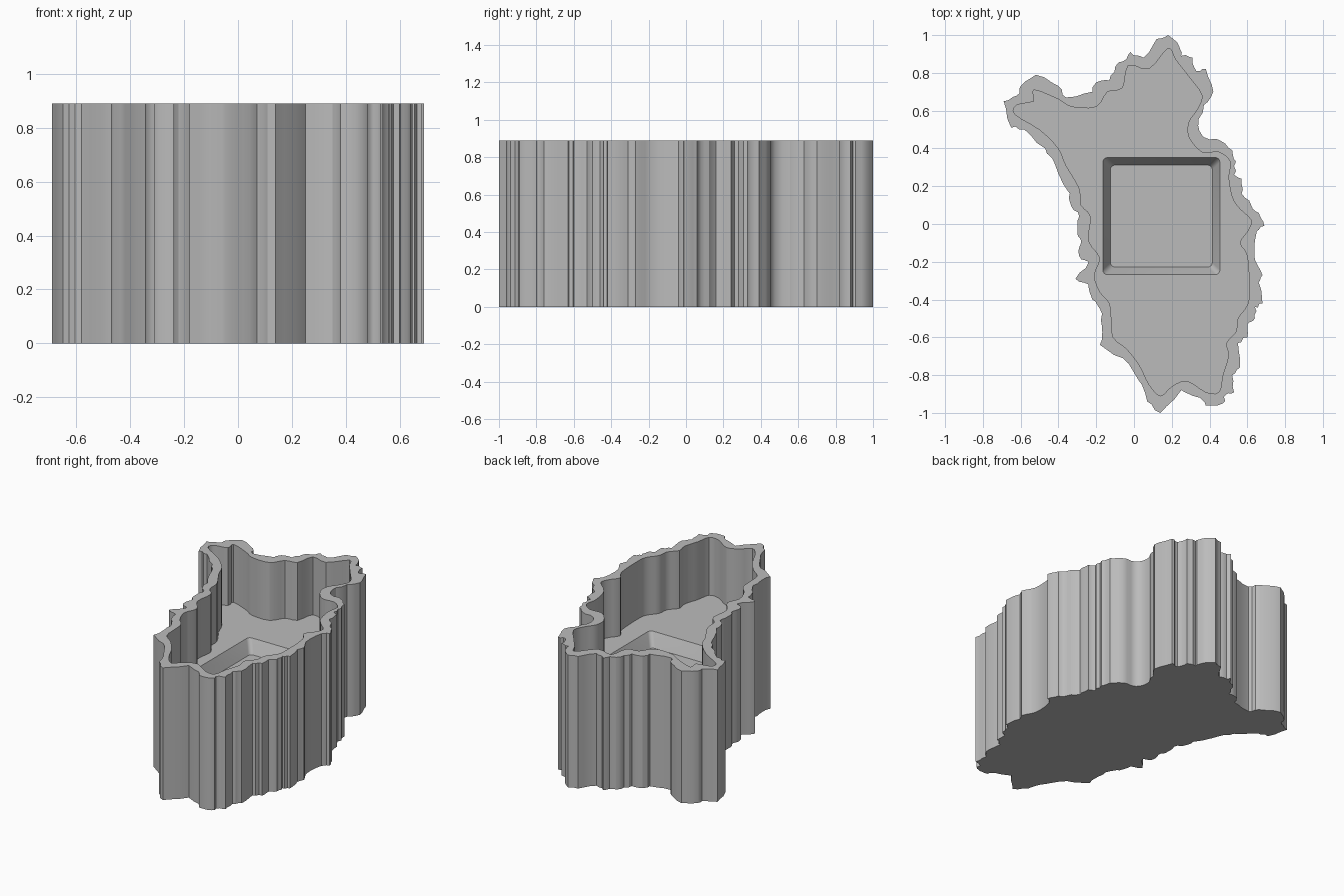
import bpy, bmesh, math, random
from mathutils import Vector

if "Cube" in bpy.data.objects:
    bpy.data.objects.remove(bpy.data.objects["Cube"])

random.seed(4)
HEIGHT, FLOOR, POCKET = 0.89, 0.50, 0.41

# Ragged outer outline, clockwise from the top tip
OUTER = [
    (0.18, 1.0), (0.24, 0.94), (0.25, 0.89), (0.31, 0.88), (0.33, 0.81), (0.38, 0.82),
    (0.42, 0.70), (0.37, 0.63), (0.34, 0.52), (0.37, 0.46), (0.46, 0.44), (0.52, 0.39),
    (0.54, 0.33), (0.53, 0.26), (0.57, 0.24), (0.57, 0.16), (0.62, 0.10), (0.66, 0.06),
    (0.69, -0.01), (0.65, -0.04), (0.64, -0.19), (0.68, -0.27), (0.66, -0.31), (0.68, -0.42),
    (0.64, -0.44), (0.64, -0.50), (0.60, -0.53), (0.60, -0.60), (0.55, -0.63), (0.56, -0.76),
    (0.52, -0.80), (0.53, -0.89), (0.49, -0.90), (0.47, -0.95), (0.38, -0.96), (0.35, -0.92),
    (0.25, -0.88), (0.14, -1.0), (0.07, -0.94), (0.02, -0.82), (-0.06, -0.71), (-0.18, -0.64),
    (-0.17, -0.54), (-0.18, -0.45), (-0.22, -0.40), (-0.24, -0.32), (-0.31, -0.29), (-0.24, -0.20),
    (-0.29, -0.17), (-0.28, -0.10), (-0.30, -0.05), (-0.29, 0.04), (-0.33, 0.09), (-0.34, 0.16),
    (-0.42, 0.32), (-0.47, 0.40), (-0.58, 0.50), (-0.65, 0.51), (-0.69, 0.65), (-0.62, 0.68),
    (-0.60, 0.73), (-0.52, 0.79), (-0.40, 0.73), (-0.36, 0.67), (-0.22, 0.70), (-0.20, 0.75),
    (-0.13, 0.76), (-0.10, 0.83), (-0.06, 0.86), (-0.02, 0.91), (0.05, 0.88), (0.12, 0.98),
]

# Softer inner outline of the cavity, same direction
INNER = [
    (0.18, 0.93), (0.22, 0.87), (0.29, 0.78), (0.36, 0.68), (0.33, 0.60), (0.29, 0.54),
    (0.29, 0.46), (0.36, 0.38), (0.45, 0.38), (0.51, 0.33), (0.50, 0.25), (0.52, 0.14),
    (0.56, 0.08), (0.62, 0.02), (0.60, -0.04), (0.56, -0.10), (0.60, -0.17), (0.61, -0.35),
    (0.60, -0.43), (0.55, -0.50), (0.54, -0.57), (0.49, -0.63), (0.50, -0.70), (0.47, -0.80),
    (0.45, -0.89), (0.38, -0.89), (0.28, -0.83), (0.20, -0.86), (0.14, -0.91), (0.08, -0.85),
    (0.03, -0.75), (-0.04, -0.66), (-0.11, -0.60), (-0.12, -0.50), (-0.13, -0.42), (-0.18, -0.36),
    (-0.21, -0.27), (-0.18, -0.18), (-0.24, -0.09), (-0.23, 0.04), (-0.28, 0.10), (-0.29, 0.19),
    (-0.36, 0.31), (-0.40, 0.40), (-0.50, 0.50), (-0.63, 0.58), (-0.62, 0.63), (-0.53, 0.65),
    (-0.53, 0.71), (-0.40, 0.66), (-0.33, 0.62), (-0.20, 0.62), (-0.14, 0.70), (-0.06, 0.72),
    (-0.03, 0.84), (0.08, 0.82),
]


def roughen(points, amount):
    """Add two slightly displaced points along every edge."""
    out = []
    for i, p in enumerate(points):
        a, b = Vector(p), Vector(points[(i + 1) % len(points)])
        side = Vector((b.y - a.y, a.x - b.x)).normalized()
        out.append(a)
        for t in (0.35, 0.7):
            out.append(a.lerp(b, t) + side * random.uniform(-amount, amount))
    return out


def soften(points, steps):
    """Closed smooth curve through the points."""
    out, n = [], len(points)
    for i in range(n):
        a, b, c, d = (Vector(points[(i + k) % n]) for k in (-1, 0, 1, 2))
        for s in range(steps):
            t = s / steps
            out.append(0.5 * (2 * b + (c - a) * t + (2 * a - 5 * b + 4 * c - d) * t ** 2
                              + (3 * b - a - 3 * c + d) * t ** 3))
    return out


def rounded_square(cx, cy, half, radius):
    out = []
    for q in range(4):
        mid = math.radians(45 + 90 * q)
        sx, sy = math.copysign(1, math.cos(mid)), math.copysign(1, math.sin(mid))
        for k in range(5):
            ang = math.radians(90 * q + 22.5 * k)
            out.append(Vector((cx + sx * (half - radius) + radius * math.cos(ang),
                               cy + sy * (half - radius) + radius * math.sin(ang))))
    return out


bm = bmesh.new()


def ring(points, z):
    verts = [bm.verts.new((p[0], p[1], z)) for p in points]
    for i, v in enumerate(verts):
        bm.edges.new((v, verts[(i + 1) % len(verts)]))
    return verts


def wall(lower, upper):
    n = len(lower)
    for i in range(n):
        j = (i + 1) % n
        bm.faces.new((lower[i], lower[j], upper[j], upper[i]))


def band(outer, inner):
    """Flat face between an outer ring and a hole."""
    edges = [bm.edges.get((r[i], r[(i + 1) % len(r)])) for r in (outer, inner) for i in range(len(r))]
    bmesh.ops.triangle_fill(bm, use_beauty=True, edges=edges, normal=(0, 0, 1))


outline = roughen(OUTER, 0.009)
cavity = soften(INNER, 3)

base = ring(outline, 0)
rim_outer = ring(outline, HEIGHT)
rim_inner = ring(cavity, HEIGHT)
floor_edge = ring(cavity, FLOOR)
pocket_top = ring(rounded_square(0.145, 0.042, 0.31, 0.025), FLOOR)
pocket_low = ring(rounded_square(0.145, 0.042, 0.27, 0.025), POCKET)

# Flat bands first, then walls and caps
band(rim_outer, rim_inner)
band(floor_edge, pocket_top)
wall(base, rim_outer)
wall(floor_edge, rim_inner)
wall(pocket_low, pocket_top)
bm.faces.new(base)
bm.faces.new(pocket_low)
bmesh.ops.recalc_face_normals(bm, faces=bm.faces)

mesh = bpy.data.meshes.new("planter_body")
bm.to_mesh(mesh)
bm.free()
body = bpy.data.objects.new("planter_body", mesh)
bpy.context.collection.objects.link(body)

grey = bpy.data.materials.new("plain_grey")
grey.diffuse_color = (0.5, 0.5, 0.5, 1)
grey.use_nodes = True
grey.node_tree.nodes["Principled BSDF"].inputs["Base Color"].default_value = grey.diffuse_color
mesh.materials.append(grey)

bpy.context.view_layer.objects.active = body
body.select_set(True)
bpy.ops.object.shade_smooth_by_angle(angle=math.radians(30))
